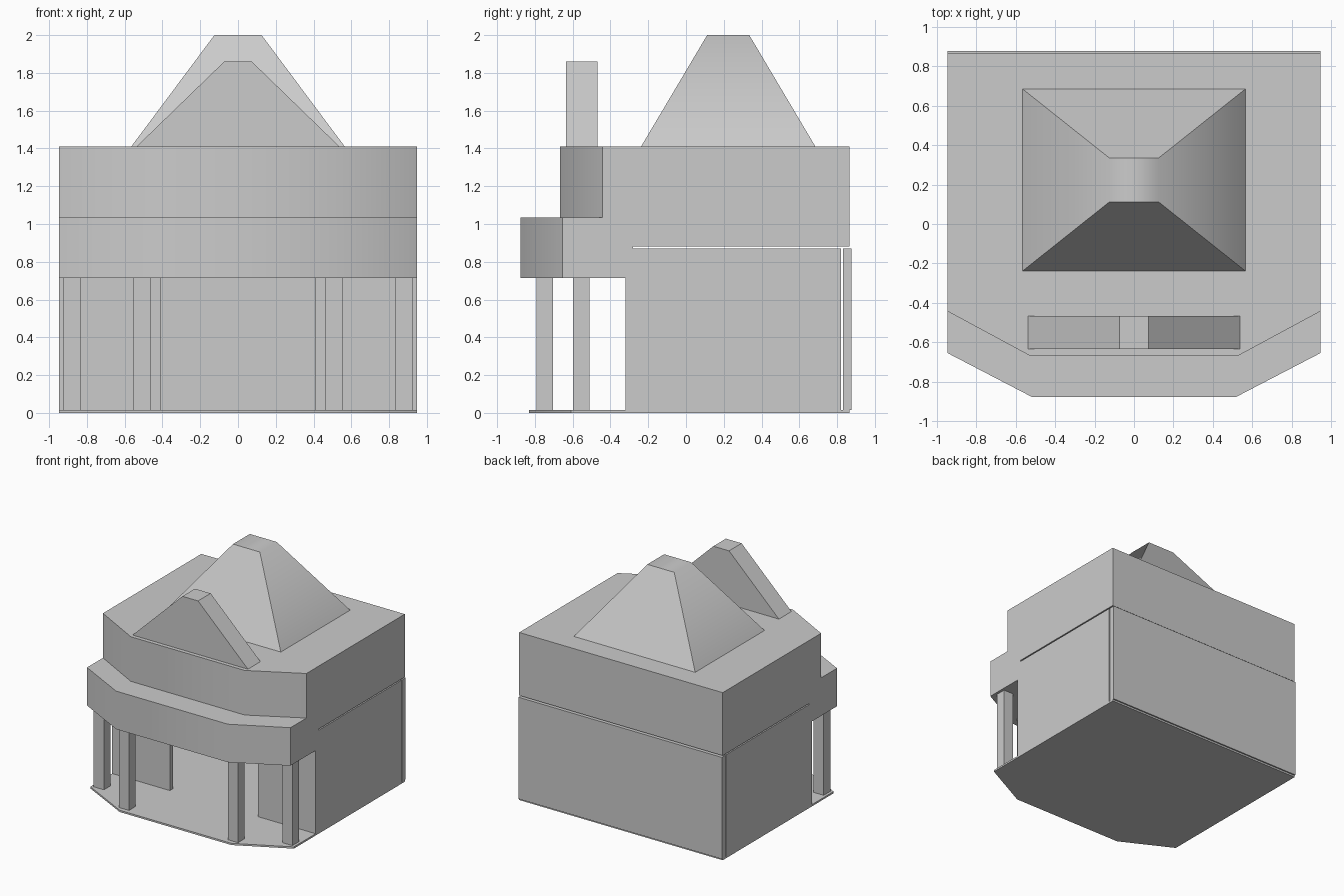
import bpy, bmesh, math

if "Cube" in bpy.data.objects:
    bpy.data.objects.remove(bpy.data.objects["Cube"])


def finish(name, bm):
    bmesh.ops.recalc_face_normals(bm, faces=bm.faces)
    me = bpy.data.meshes.new(name)
    bm.to_mesh(me)
    bm.free()
    ob = bpy.data.objects.new(name, me)
    bpy.context.collection.objects.link(ob)
    return ob


def loft(name, bottom, top):
    """Closed solid between two matching rings of points."""
    bm = bmesh.new()
    a = [bm.verts.new(p) for p in bottom]
    b = [bm.verts.new(p) for p in top]
    n = len(a)
    bm.faces.new(a)
    bm.faces.new(b)
    for i in range(n):
        j = (i + 1) % n
        bm.faces.new((a[i], a[j], b[j], b[i]))
    return finish(name, bm)


def rect(x0, x1, y0, y1, z):
    return [(x0, y0, z), (x1, y0, z), (x1, y1, z), (x0, y1, z)]


def box(name, x0, x1, y0, y1, z0, z1):
    return loft(name, rect(x0, x1, y0, y1, z0), rect(x0, x1, y0, y1, z1))


def bay(name, corner_x, front, side, back, z0, z1):
    """Slab whose front corners are cut off at an angle."""
    pts = [(-W, side), (-corner_x, front), (corner_x, front),
           (W, side), (W, back), (-W, back)]
    return loft(name, [(x, y, z0) for x, y in pts], [(x, y, z1) for x, y in pts])


def smooth(ob, degrees):
    bpy.ops.object.select_all(action='DESELECT')
    ob.select_set(True)
    bpy.context.view_layer.objects.active = ob
    bpy.ops.object.shade_smooth_by_angle(angle=math.radians(degrees))


W = 0.947
FLOOR = 0.015

# Floor plate
smooth(bay("floor", 0.52, -0.83, -0.61, 0.865, 0, FLOOR), 30)

# Upper storey joined with the projecting porch canopy
upper = bay("upper_storey", 0.53, -0.668, -0.443, 0.865, 0.88, 1.41)
canopy = bay("porch_canopy", 0.52, -0.877, -0.655, -0.28, 0.715, 1.035)
mod = upper.modifiers.new("join", 'BOOLEAN')
mod.operation = 'UNION'
mod.solver = 'EXACT'
mod.object = canopy
bpy.context.view_layer.objects.active = upper
bpy.ops.object.modifier_apply(modifier=mod.name)
bpy.data.objects.remove(canopy)
smooth(upper, 30)

# Walls and porch columns on both sides
for s, side in ((-1, "left"), (1, "right")):
    def sided(name, xa, xb, *rest):
        box(f"{side}_{name}", min(s * xa, s * xb), max(s * xa, s * xb), *rest)
    sided("front_wall", 0.41, W, -0.32, -0.28, FLOOR, 0.715)
    sided("side_wall", 0.905, W, -0.28, 0.82, FLOOR, 0.87)
    sided("outer_column", 0.83, 0.925, -0.597, -0.51, FLOOR, 0.715)
    sided("inner_column", 0.46, 0.555, -0.792, -0.705, FLOOR, 0.715)

# Back wall, standing slightly proud
box("back_wall", -W, W, 0.83, 0.877, FLOOR, 0.87)

# Main hipped roof with flat top
roof = loft("main_roof", rect(-0.565, 0.565, -0.238, 0.685, 1.41),
            rect(-0.125, 0.125, 0.112, 0.335, 2.0))
smooth(roof, 56)

# Front gable
loft("front_gable", rect(-0.537, 0.537, -0.635, -0.468, 1.41),
     rect(-0.073, 0.073, -0.635, -0.468, 1.86))
